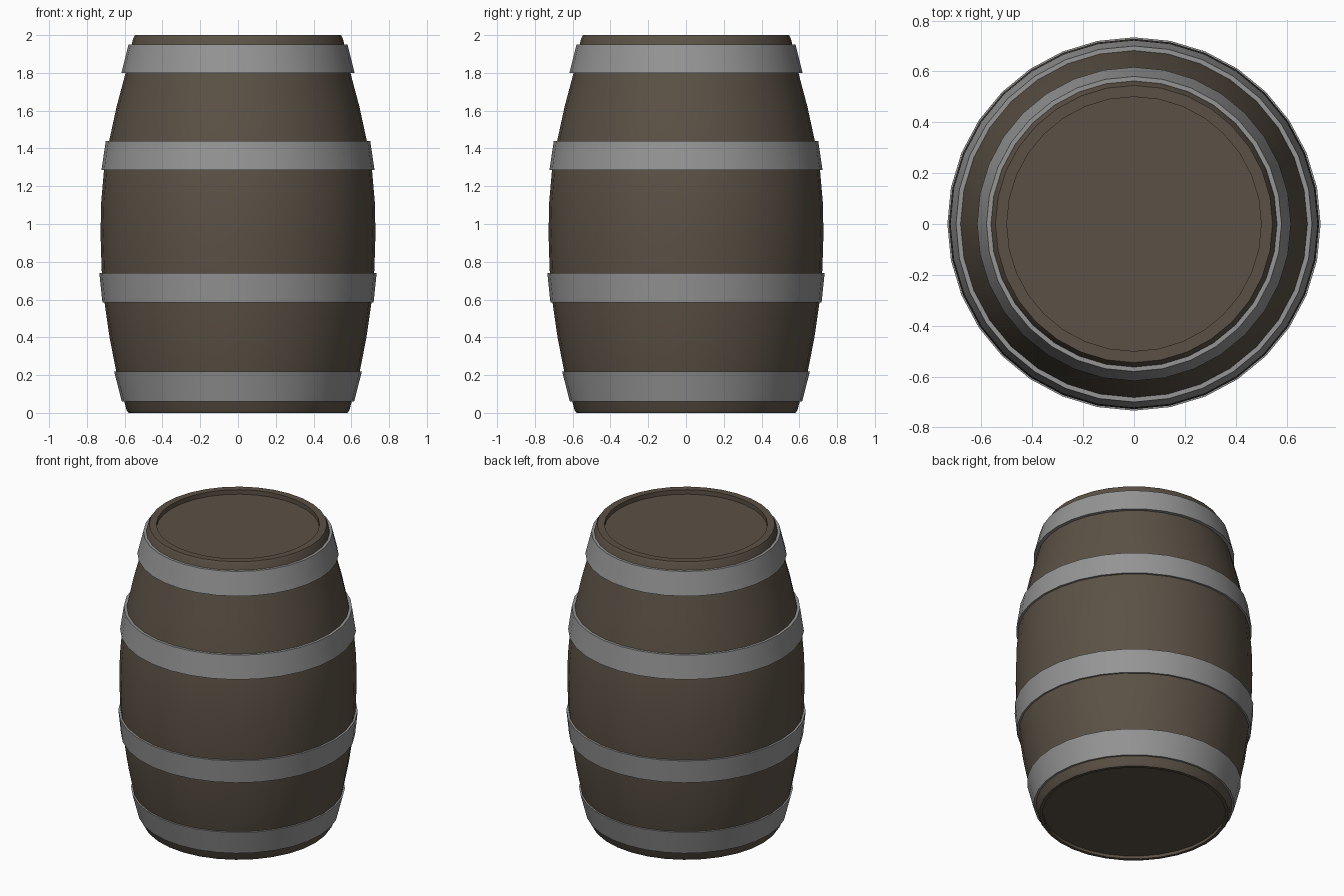
import bpy
import bmesh
import math

cube = bpy.data.objects.get("Cube")
if cube:
    bpy.data.objects.remove(cube, do_unlink=True)

SIDES = 32


def material(name, colour):
    mat = bpy.data.materials.new(name)
    mat.use_nodes = True
    mat.diffuse_color = (*colour, 1)
    mat.node_tree.nodes["Principled BSDF"].inputs["Base Color"].default_value = (*colour, 1)
    return mat


wood = material("dark_wood", (0.105, 0.083, 0.060))
iron = material("grey_iron", (0.30, 0.30, 0.305))


def lathe(name, profile, mat, closed=False):
    """Revolve (radius, height) points about z; an open profile is capped."""
    bm = bmesh.new()
    rings = []
    for r, z in profile:
        angles = [math.tau * i / SIDES for i in range(SIDES)]
        rings.append([bm.verts.new((r * math.cos(a), r * math.sin(a), z)) for a in angles])
    pairs = list(zip(rings, rings[1:]))
    if closed:
        pairs.append((rings[-1], rings[0]))
    else:
        bm.faces.new(rings[0])
        bm.faces.new(rings[-1])
    for low, high in pairs:
        for i in range(SIDES):
            j = (i + 1) % SIDES
            bm.faces.new((low[i], low[j], high[j], high[i]))
    bmesh.ops.recalc_face_normals(bm, faces=bm.faces)
    mesh = bpy.data.meshes.new(name)
    bm.to_mesh(mesh)
    bm.free()
    mesh.materials.append(mat)
    obj = bpy.data.objects.new(name, mesh)
    bpy.context.collection.objects.link(obj)
    bpy.ops.object.select_all(action="DESELECT")
    obj.select_set(True)
    bpy.context.view_layer.objects.active = obj
    bpy.ops.object.shade_smooth_by_angle(angle=math.radians(35))
    return obj


# Bulging wooden body with recessed heads at both ends
base_recess = [(0.56, 0.02), (0.56, 0)]
staves = [(0.58, 0), (0.59, 0.015), (0.645, 0.22), (0.68, 0.4), (0.706, 0.58),
          (0.722, 0.76), (0.728, 0.95), (0.724, 1.12), (0.71, 1.28),
          (0.682, 1.44), (0.643, 1.62), (0.595, 1.8), (0.556, 1.98), (0.545, 2)]
lid_recess = [(0.5, 2), (0.5, 1.97)]
lathe("barrel_body", base_recess + staves + lid_recess, wood)

# Iron hoops: bottom height, bottom radius, top height, top radius
hoops = {
    "bottom_hoop": (0.06, 0.615, 0.22, 0.656),
    "lower_hoop": (0.585, 0.718, 0.74, 0.734),
    "upper_hoop": (1.285, 0.723, 1.44, 0.70),
    "top_hoop": (1.80, 0.617, 1.95, 0.58),
}
WALL = 0.04
for name, (z0, r0, z1, r1) in hoops.items():
    lathe(name, [(r0, z0), (r1, z1), (r1 - WALL, z1), (r0 - WALL, z0)], iron, closed=True)
